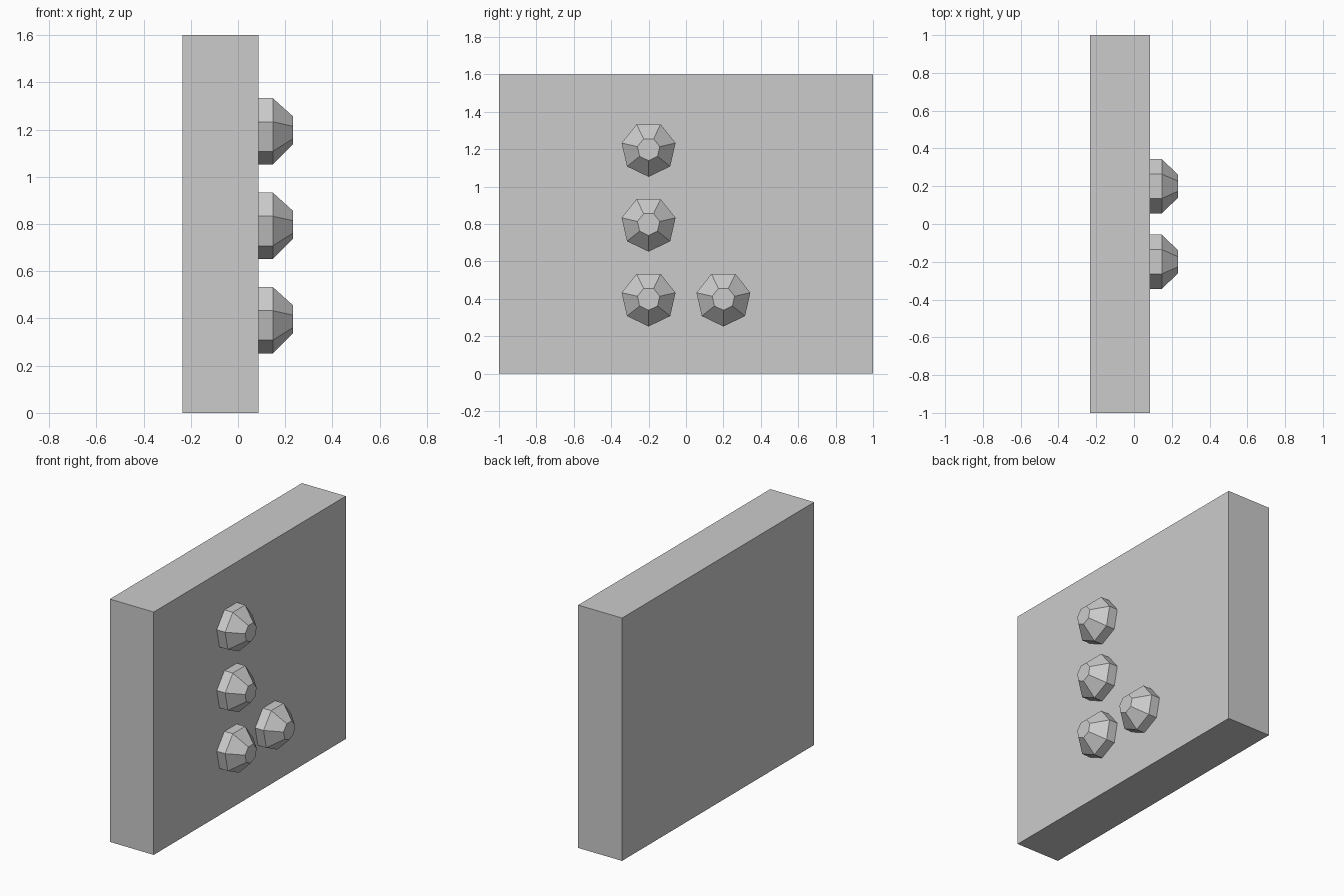
import bpy
from math import sin, cos, pi, radians

cube = bpy.data.objects.get("Cube")
if cube:
    bpy.data.objects.remove(cube, do_unlink=True)

# Single plain grey for everything
GREY = (0.6, 0.6, 0.6, 1.0)
grey = bpy.data.materials.new("plain_grey")
grey.use_nodes = True
grey.diffuse_color = GREY
grey.node_tree.nodes["Principled BSDF"].inputs["Base Color"].default_value = GREY

FACE_X = 0.086      # studded face of the slab
BACK_X = -0.234
SIDES = 7
RADIUS = 0.16


def add_mesh(name, verts, faces):
    mesh = bpy.data.meshes.new(name)
    mesh.from_pydata(verts, [], faces)
    mesh.materials.append(grey)
    obj = bpy.data.objects.new(name, mesh)
    bpy.context.collection.objects.link(obj)
    return obj


# Upright slab
bpy.ops.mesh.primitive_cube_add(size=1, location=((FACE_X + BACK_X) / 2, 0, 0.8))
slab = bpy.context.object
slab.name = "slab"
slab.scale = (FACE_X - BACK_X, 2, 1.6)
bpy.ops.object.transform_apply(location=False, rotation=False, scale=True)
slab.data.materials.append(grey)


def add_stud(name, y, z):
    """Seven-sided faceted dome on the +x face, one corner pointing down."""
    low, high = radians(22.5), radians(67.5)
    # (height above the slab, ring radius); the first ring is sunk in the slab
    profile = [(-0.02, RADIUS * cos(low)),
               (RADIUS * sin(low), RADIUS * cos(low)),
               (RADIUS * sin(high), RADIUS * cos(high))]
    verts = [(h, r * sin(2 * pi * i / SIDES), -r * cos(2 * pi * i / SIDES))
             for h, r in profile for i in range(SIDES)]
    faces = [tuple(reversed(range(SIDES))),
             tuple(range(2 * SIDES, 3 * SIDES))]
    for ring in range(2):
        for i in range(SIDES):
            a, b = ring * SIDES + i, ring * SIDES + (i + 1) % SIDES
            faces.append((a, b, b + SIDES, a + SIDES))
    add_mesh(name, verts, faces).location = (FACE_X, y, z)


# Column of three studs, and one beside the lowest
for name, z in (("lower", 0.4), ("middle", 0.8), ("upper", 1.2)):
    add_stud(name + "_stud", -0.2, z)
add_stud("side_stud", 0.2, 0.4)
